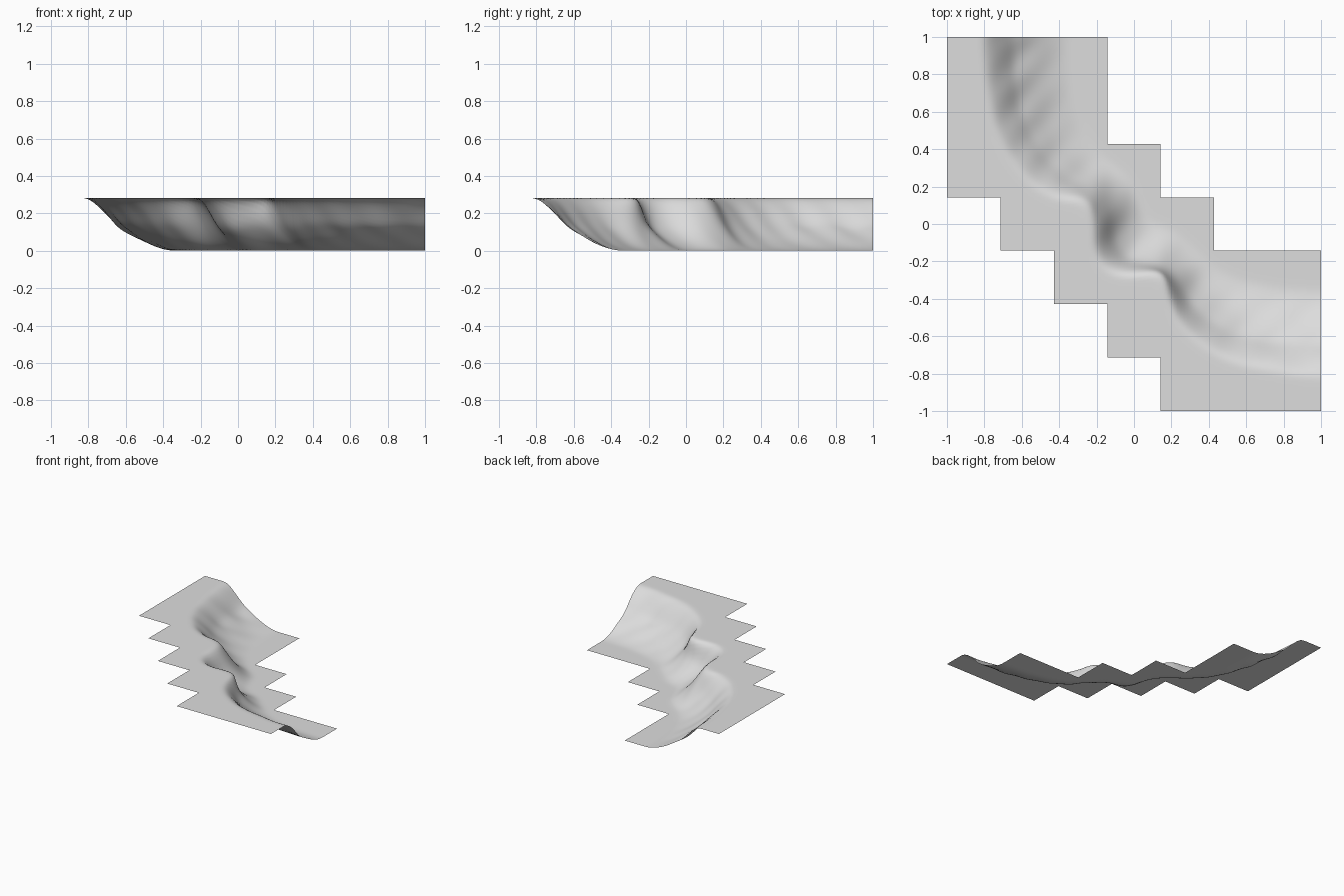
import bpy
import bmesh
import math
from mathutils import Vector, noise

if "Cube" in bpy.data.objects:
    bpy.data.objects.remove(bpy.data.objects["Cube"], do_unlink=True)

HEIGHT = 0.283
TILES = 7
CELLS = 16                      # grid cells per tile
N = TILES * CELLS

# Columns of tiles kept in each row, from the front row to the back row
ROWS = [(4, 7), (3, 7), (2, 7), (1, 5), (0, 4), (0, 3), (0, 3)]

# Contours of the cliff seen from above: rim, half height and foot
RIM = [(-.82, 1.5), (-.82, 1), (-.79, .7), (-.72, .42), (-.57, .22), (-.43, .14), (-.3, .1),
       (-.22, .01), (-.21, -.17), (-.14, -.26), (.02, -.28), (.13, -.31), (.19, -.41),
       (.26, -.57), (.48, -.73), (.75, -.79), (1, -.82), (1.5, -.82)]
MIDDLE = [(-.65, 1.5), (-.65, 1), (-.64, .7), (-.57, .48), (-.44, .3), (-.31, .21), (-.17, .18),
          (-.12, .07), (-.12, -.08), (-.06, -.19), (.06, -.22), (.18, -.24), (.25, -.36),
          (.33, -.48), (.52, -.59), (.76, -.64), (1, -.65), (1.5, -.65)]
FOOT = [(-.35, 1.5), (-.35, 1), (-.34, .75), (-.27, .5), (-.15, .34), (-.02, .25),
        (.03, .12), (.08, .01), (.2, -.02), (.32, -.13), (.46, -.26), (.7, -.33),
        (1, -.35), (1.5, -.35)]

# Overhanging noses of the rim: place and reach
NOSES = [(Vector((-.28, .11)), .035), (Vector((.11, -.28)), .05)]


def rounded(points):
    """Round a polyline by cutting its corners twice."""
    pts = [Vector(p) for p in points]
    for _ in range(2):
        cut = [pts[0]]
        for a, b in zip(pts, pts[1:]):
            cut += [a.lerp(b, .25), a.lerp(b, .75)]
        pts = cut + [pts[-1]]
    return pts


def signed_distance(p, line):
    """Distance to a contour, negative on the high side."""
    best = 9.0
    for a, b in zip(line, line[1:]):
        ab = b - a
        t = min(1, max(0, (p - a).dot(ab) / ab.length_squared))
        best = min(best, (a + ab * t - p).length)
    loop = line + [Vector((1.5, -5)), Vector((-5, -5)), Vector((-5, 1.5))]
    inside = False
    for a, b in zip(loop, loop[1:] + loop[:1]):
        if (a.y > p.y) != (b.y > p.y):
            if p.x < a.x + (p.y - a.y) * (b.x - a.x) / (b.y - a.y):
                inside = not inside
    return -best if inside else best


rim, middle, foot = rounded(RIM), rounded(MIDDLE), rounded(FOOT)


def ground_point(x, y):
    """Point of the terrain above a place on the plan."""
    p = Vector((x, y))
    top = signed_distance(p, rim)
    mid = signed_distance(p, middle)
    low = signed_distance(p, foot)
    if top <= 0:
        h = 1.0
    elif mid <= 0:
        h = 1 - .5 * (top / (top - mid)) ** 1.4
    elif low < 0:
        h = .5 * (-low / (mid - low)) ** 1.6
    else:
        h = 0.0
    # weathered gullies on the slope only
    face = 4 * h * (1 - h)
    rock = noise.noise(Vector((x * 5, y * 5, 3))) + .25 * math.sin((x - y) * 26)
    return Vector((x, y, HEIGHT * min(1, max(0, h + .06 * face * rock))))


# Cliff terrain: an open sheet cut to the stepped outline of tiles
bm = bmesh.new()
verts = {}


def vertex(i, j):
    if (i, j) not in verts:
        verts[i, j] = bm.verts.new(ground_point(-1 + 2 * i / N, -1 + 2 * j / N))
    return verts[i, j]


for row, (first, last) in enumerate(ROWS):
    for j in range(row * CELLS, (row + 1) * CELLS):
        for i in range(first * CELLS, last * CELLS):
            corners = [(i, j), (i + 1, j), (i + 1, j + 1), (i, j + 1)]
            bm.faces.new([vertex(*c) for c in corners]).smooth = True

# Soften the slope, then lean the noses outward near the rim
for _ in range(4):
    bmesh.ops.smooth_vert(bm, verts=bm.verts, factor=.5, use_axis_z=True)
for v in bm.verts:
    lean = sum(reach * math.exp(-(v.co.xy - centre).length_squared / .012)
               for centre, reach in NOSES)
    shift = .7 * lean * (v.co.z / HEIGHT) ** 3
    v.co += Vector((shift, shift, 0))

mesh = bpy.data.meshes.new("cliff_terrain")
bm.to_mesh(mesh)
bm.free()
terrain = bpy.data.objects.new("cliff_terrain", mesh)
bpy.context.collection.objects.link(terrain)

# Plain rock colour
rock_grey = bpy.data.materials.new("rock_grey")
rock_grey.use_nodes = True
colour = (.73, .73, .73, 1)
rock_grey.diffuse_color = colour
rock_grey.node_tree.nodes["Principled BSDF"].inputs["Base Color"].default_value = colour
mesh.materials.append(rock_grey)
